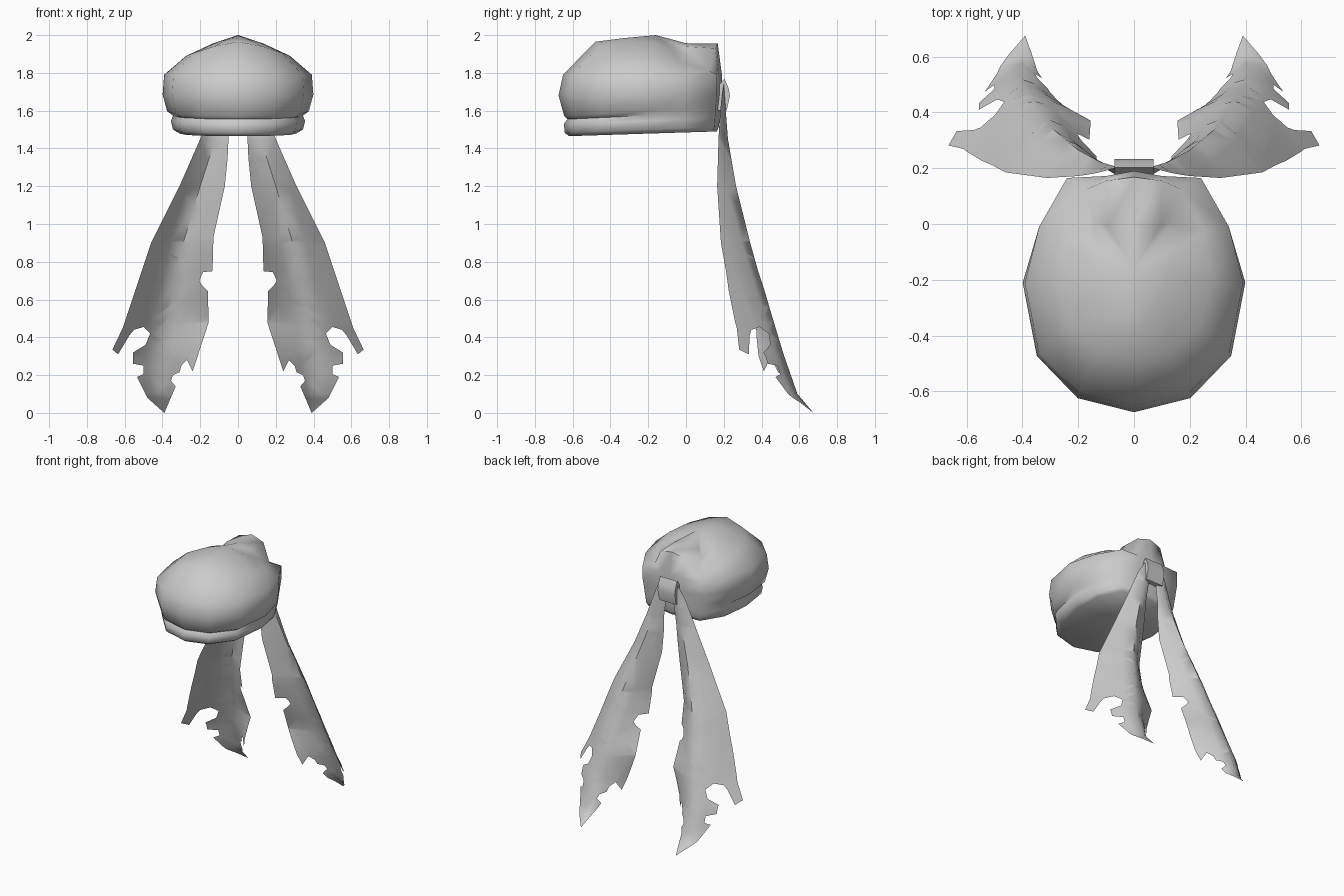
import bpy, bmesh, math

cube = bpy.data.objects.get("Cube")
if cube:
    bpy.data.objects.remove(cube)

cloth = bpy.data.materials.new("grey_cloth")
cloth.use_nodes = True
GREY = (0.6, 0.6, 0.6, 1)
cloth.diffuse_color = GREY
cloth.node_tree.nodes["Principled BSDF"].inputs["Base Color"].default_value = GREY


def finish(bm, name, angle):
    mesh = bpy.data.meshes.new(name)
    bm.to_mesh(mesh)
    bm.free()
    obj = bpy.data.objects.new(name, mesh)
    bpy.context.collection.objects.link(obj)
    mesh.materials.append(cloth)
    bpy.ops.object.select_all(action='DESELECT')
    obj.select_set(True)
    bpy.context.view_layer.objects.active = obj
    bpy.ops.object.shade_smooth_by_angle(angle=math.radians(angle))
    return obj


def lerp_table(table, z):
    """Interpolate rows (z, a, b, ...) listed from the top down."""
    if z >= table[0][0]:
        return table[0][1:]
    for hi, lo in zip(table, table[1:]):
        if z >= lo[0]:
            t = (hi[0] - z) / (hi[0] - lo[0])
            return [a + (b - a) * t for a, b in zip(hi[1:], lo[1:])]
    return table[-1][1:]


def cut(bm, co, no):
    bmesh.ops.bisect_plane(bm, geom=bm.verts[:] + bm.edges[:] + bm.faces[:],
                           dist=1e-4, plane_co=co, plane_no=no)


# Head wrap: half outline from front to back, lofted through rings
outline = [(0, -.67), (.2, -.62), (.345, -.47), (.395, -.21),
           (.34, -.01), (.24, .165), (.1, .172), (0, .19)]
MID = -.2
# side scale, front scale, back side scale, back scale, front z, back z
rings = [(.78, .89, .88, .93, 1.465, 1.49), (.87, .94, .92, .96, 1.482, 1.515),
         (.90, .95, .94, .97, 1.53, 1.56), (.87, .91, .95, .98, 1.555, 1.59),
         (.95, .945, .97, .98, 1.57, 1.62), (1.01, 1.01, 1, 1, 1.68, 1.69),
         (.99, .96, 1, 1, 1.79, 1.79)]
rows = []
for sx, sf, sxb, sb, zf, zb in rings:
    row = []
    for x, y in outline:
        front = y < -.1
        t = (y + .67) / .86
        row.append((x * (sx if front else sxb),
                    MID + (y - MID) * (sf if y < MID else sb), zf + (zb - zf) * t))
    rows.append(row)
# Crown and raised fold that runs back to the knot
rows.append([(0, -.48, 1.965), (.13, -.46, 1.94), (.235, -.37, 1.905),
             (.275, -.2, 1.89), (.25, -.03, 1.86), (.17, .125, 1.81),
             (.1, .155, 1.93), (0, .168, 1.955)])
rows.append([(0, -.32, 1.985), (.05, -.31, 1.978), (.1, -.26, 1.966),
             (.135, -.17, 1.955), (.155, -.08, 1.925), (.14, .01, 1.885),
             (.095, -.01, 1.94), (0, 0, 1.957)])

bm = bmesh.new()
loops = []
for row in rows:
    full = row + [(-x, y, z) for x, y, z in row[-2:0:-1]]
    loops.append([bm.verts.new(p) for p in full])
n = len(loops[0])
peak = bm.verts.new((0, -.16, 2))
base = bm.verts.new((0, MID, 1.485))
for i in range(n):
    j = (i + 1) % n
    for low, high in zip(loops, loops[1:]):
        bm.faces.new((low[i], low[j], high[j], high[i]))
    bm.faces.new((loops[-1][i], loops[-1][j], peak))
    bm.faces.new((loops[0][j], loops[0][i], base))
finish(bm, "head_wrap", 68)

# Knot: bulging band extruded sideways
bm = bmesh.new()
profile = [(.17, 1.6), (.215, 1.6), (.233, 1.68), (.225, 1.72), (.203, 1.77), (.17, 1.73)]
face = bm.faces.new([bm.verts.new((-.07, y, z)) for y, z in profile])
out = bmesh.ops.extrude_face_region(bm, geom=[face])
moved = [v for v in out["geom"] if isinstance(v, bmesh.types.BMVert)]
bmesh.ops.translate(bm, verts=moved, vec=(.14, 0, 0))
bmesh.ops.recalc_face_normals(bm, faces=bm.faces)
finish(bm, "knot", 55)

# Torn tails: flat outline cut along a centre ridge, then draped around it
inner = [(.02, 1.74), (.03, 1.6), (.05, 1.46), (.055, 1.35), (.07, 1.2), (.13, .93),
         (.135, .75), (.185, .745), (.205, .7), (.19, .675), (.16, .645), (.155, .48),
         (.24, .22), (.27, .28), (.3, .25), (.31, .215), (.345, .2), (.355, .17),
         (.33, .14), (.36, .07)]
outer = [(.39, 0), (.48, .08), (.535, .19), (.5, .205), (.5, .25), (.555, .26),
         (.555, .32), (.49, .36), (.465, .42), (.5, .455), (.55, .44), (.575, .41),
         (.635, .31), (.665, .335), (.61, .45), (.46, .9), (.31, 1.2),
         (.2, 1.45), (.12, 1.65), (.07, 1.74)]
# z, ridge x, ridge y, inner drop, outer drop, inner x, outer x
drape = [(1.74, .045, .2, 0, 0, .02, .07), (1.45, .12, .222, .035, .05, .05, .2),
         (1.2, .2, .265, .085, .1, .07, .31), (.9, .29, .34, .13, .155, .13, .46),
         (.75, .32, .382, .138, .17, .135, .51), (.65, .345, .415, .115, .185, .16, .54),
         (.48, .375, .465, .095, .205, .155, .6),
         (.3, .405, .52, .16, .22, .19, .67),
         (.1, .4, .59, .19, .23, .24, .67), (0, .39, .675, .19, .23, .24, .67)]


def drape_y(x, z):
    rx, ry, drop_in, drop_out, xi, xo = lerp_table(drape, z)
    if x < rx:
        return ry - drop_in * ((rx - x) / (rx - xi)) ** 1.4
    return ry - drop_out * ((x - rx) / (xo - rx)) ** 1.4


for side, name in ((1, "left_tail"), (-1, "right_tail")):
    bm = bmesh.new()
    face = bm.faces.new([bm.verts.new((x, 0, z)) for x, z in inner + outer])
    face.normal_update()
    bmesh.ops.triangulate(bm, faces=[face])
    for hi, lo in zip(drape, drape[1:]):
        cut(bm, (0, 0, lo[0]), (0, 0, 1))
        cut(bm, (0, 0, (hi[0] + lo[0]) / 2), (0, 0, 1))
    # Straighten the ridge so the lengthwise cuts follow it
    for v in bm.verts:
        v.co.x -= lerp_table(drape, v.co.z)[0]
    for k in range(-3, 4):
        cut(bm, (.07 * k, 0, 0), (1, 0, 0))
    for v in bm.verts:
        x = v.co.x + lerp_table(drape, v.co.z)[0]
        v.co = (x * side, drape_y(x, v.co.z), v.co.z)
    bm.normal_update()
    # Outer surface of the tails looks backwards
    if sum(f.normal.y * f.calc_area() for f in bm.faces) < 0:
        bmesh.ops.reverse_faces(bm, faces=bm.faces[:])
    finish(bm, name, 60)
